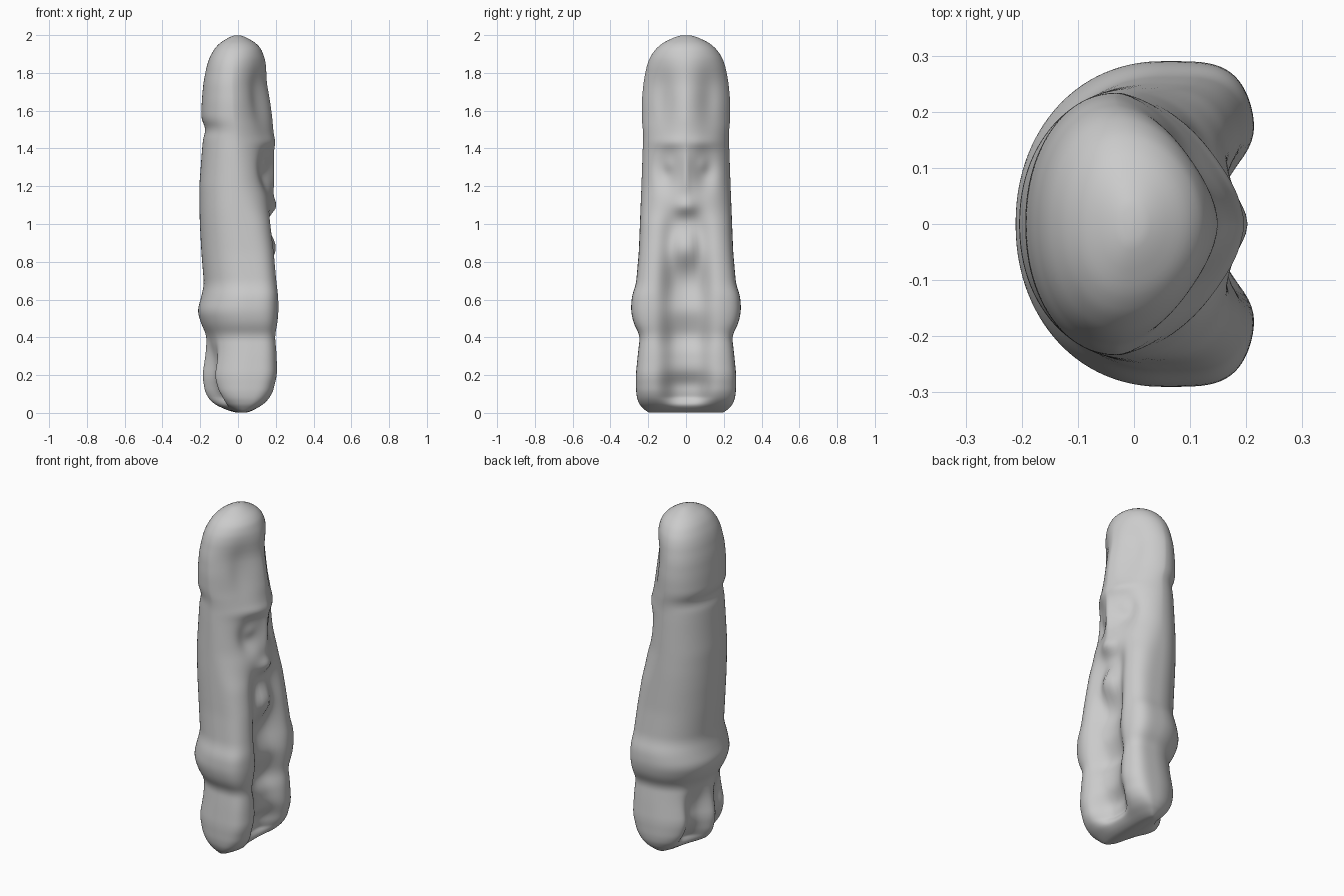
import bpy, bmesh, math

# z, back x, front x, half width, front squareness (small = boxy, large = wedge)
PROFILE = [
    (0.000, 0.00, 0.04, 0.19, 0.80), (0.015, -0.07, 0.10, 0.225, 0.80),
    (0.05, -0.140, 0.158, 0.252, 0.70), (0.10, -0.178, 0.195, 0.264, 0.58),
    (0.20, -0.192, 0.217, 0.266, 0.50), (0.32, -0.172, 0.214, 0.254, 0.50),
    (0.41, -0.166, 0.208, 0.243, 0.50), (0.47, -0.195, 0.217, 0.277, 0.50),
    (0.54, -0.216, 0.222, 0.292, 0.50), (0.62, -0.193, 0.221, 0.287, 0.50),
    (0.68, -0.180, 0.216, 0.265, 0.52), (0.85, -0.194, 0.203, 0.250, 0.55),
    (1.00, -0.202, 0.188, 0.244, 0.63), (1.08, -0.204, 0.182, 0.241, 0.78),
    (1.20, -0.205, 0.187, 0.236, 1.05), (1.40, -0.190, 0.187, 0.229, 1.20),
    (1.47, -0.183, 0.190, 0.226, 1.25), (1.50, -0.165, 0.185, 0.228, 1.30),
    (1.55, -0.195, 0.183, 0.234, 1.35), (1.65, -0.192, 0.170, 0.234, 1.35),
    (1.75, -0.183, 0.152, 0.225, 1.30), (1.85, -0.163, 0.148, 0.205, 1.15),
    (1.90, -0.142, 0.135, 0.182, 1.05), (1.95, -0.110, 0.110, 0.140, 1.00),
    (1.985, -0.06, 0.055, 0.08, 1.00), (2.000, -0.015, 0.01, 0.02, 1.00),
]
# carved relief: y, z, half size y, half size z, amount along x, falloff power
FRONT = [
    (0, 0.38, 0.115, 0.34, -0.10, 3), (0, 0.11, 0.11, 0.08, -0.04, 3),    # gap between legs
    (0, 0.29, 0.12, 0.08, 0.025, 3), (0, 0.54, 0.10, 0.08, 0.025, 2),     # lap panel
    (0, 0.84, 0.11, 0.22, -0.075, 3), (0, 0.87, 0.065, 0.11, 0.090, 2),   # oval belly
    (0, 1.09, 0.06, 0.045, 0.036, 2),                                     # chin
    (0.10, 1.28, 0.06, 0.10, -0.045, 2), (0.09, 1.31, 0.03, 0.04, 0.015, 2),  # eyes
    (0, 1.27, 0.02, 0.15, 0.008, 2), (0.08, 1.43, 0.10, 0.03, 0.012, 2),  # nose, brow
    (0.12, 1.66, 0.055, 0.15, -0.022, 2),                                 # hood hollows
]
# heels set back either side of the tail
BACK = [(0.10, 0.17, 0.065, 0.19, 0.055, 3), (0.12, 0.07, 0.07, 0.07, 0.04, 2)]


def sample(z):
    """Interpolate the profile, lightly smoothed away from the ends."""
    def at(q):
        for a, b in zip(PROFILE, PROFILE[1:]):
            if q <= b[0]:
                f = (q - a[0]) / (b[0] - a[0])
                return [u + (v - u) * f for u, v in zip(a[1:], b[1:])]
        return list(PROFILE[-1][1:])
    h = min(0.025, z, 2 - z)
    return [sum(v) / 5 for v in zip(*(at(z + h * k / 2) for k in range(-2, 3)))]


def relief(features, y, z):
    total = 0
    for fy, fz, sy, sz, amount, p in features:
        total += amount * math.exp(-abs((abs(y) - fy) / sy) ** p - abs((z - fz) / sz) ** p)
    return total


def section(z, count):
    back, front, half, power = sample(z)
    t = min(1, max(0, (z - 0.5) / 1.0))
    cx = (back + front) / 2 + (0.05 - 0.07 * t) * min(1, half / 0.2, (front - back) / 0.3)
    pts = []
    for i in range(count):
        a = 2 * math.pi * i / count
        c, s = math.cos(a), math.sin(a)
        p = power if c > 0 else 0.95
        reach = front - cx if c > 0 else cx - back
        x = cx + math.copysign(abs(c) ** p, c) * reach
        y = math.copysign(abs(s) ** p, s) * half
        fade = min(1, abs(c) * 2.2) * min(1, z / 0.08)
        x += fade * relief(FRONT if c > 0 else BACK, y, z)
        pts.append((x, y, z))
    return pts


# carved figure lofted from stacked sections, closer together at both ends
bm = bmesh.new()
N, ROWS = 144, 180
rings = []
for k in range(ROWS + 1):
    u = k / ROWS
    z = 2 * (0.6 * u + 0.4 * (1 - math.cos(math.pi * u)) / 2)
    rings.append([bm.verts.new(p) for p in section(z, N)])
for lo, hi in zip(rings, rings[1:]):
    for i in range(N):
        j = (i + 1) % N
        bm.faces.new((lo[i], lo[j], hi[j], hi[i]))
bm.faces.new(rings[0][::-1])
bm.faces.new(rings[-1])
for f in bm.faces:
    f.smooth = True
bmesh.ops.recalc_face_normals(bm, faces=bm.faces)
mesh = bpy.data.meshes.new("carved_figure")
bm.to_mesh(mesh)
bm.free()
figure = bpy.data.objects.new("carved_figure", mesh)
bpy.context.collection.objects.link(figure)

# soften the relief
soft = figure.modifiers.new("soften", 'SMOOTH')
soft.factor = 0.5
soft.iterations = 4
